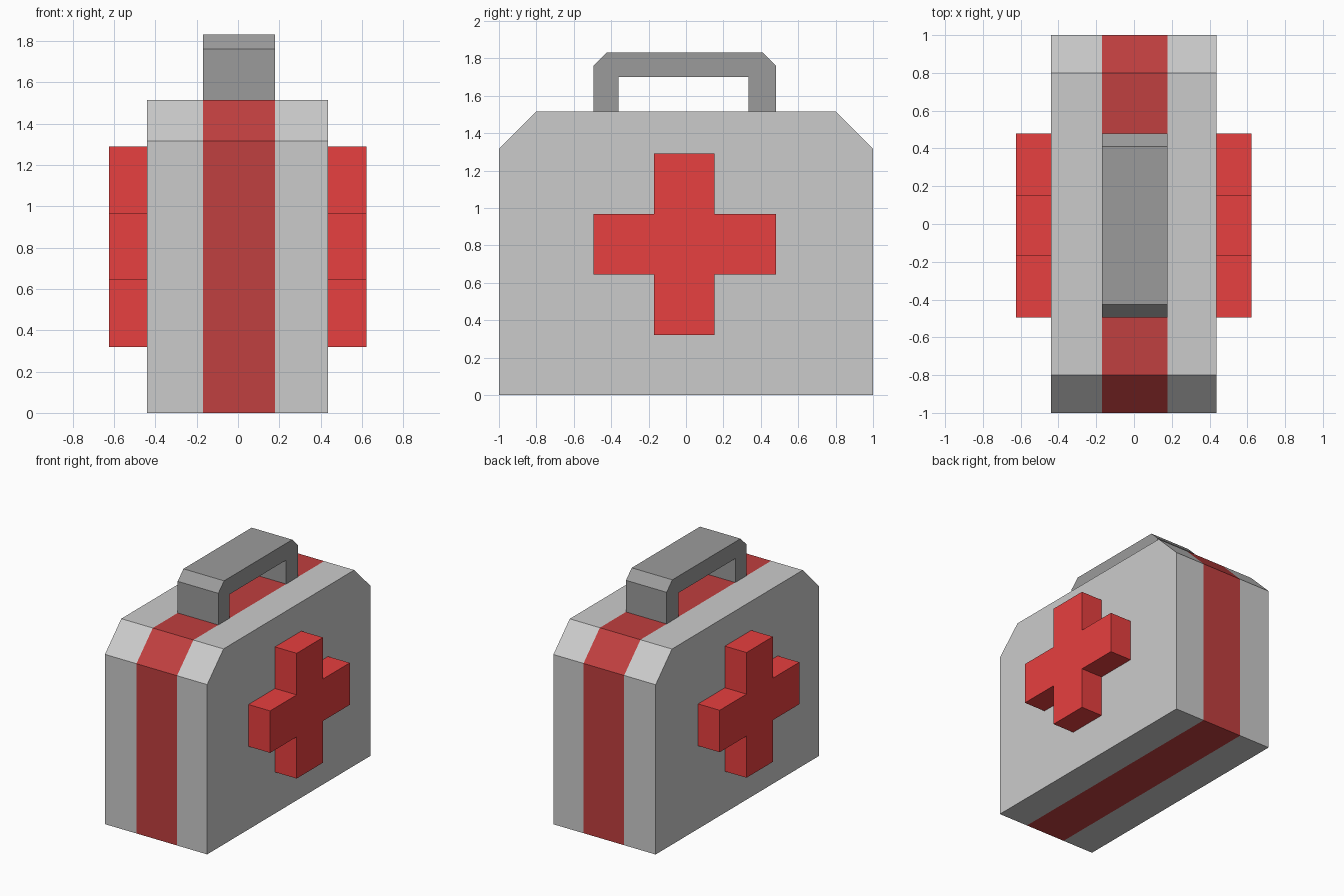
import bpy

if "Cube" in bpy.data.objects:
    bpy.data.objects.remove(bpy.data.objects["Cube"])


def paint(name, rgb):
    mat = bpy.data.materials.new(name)
    mat.diffuse_color = (*rgb, 1)
    mat.use_nodes = True
    mat.node_tree.nodes["Principled BSDF"].inputs["Base Color"].default_value = mat.diffuse_color
    return mat


def prism(name, profile, x0, x1, mat, cap0=True, cap1=True):
    """Extrude a counter-clockwise (y, z) profile from x0 to x1, with optional end caps."""
    n = len(profile)
    verts = [(x, y, z) for x in (x0, x1) for y, z in profile]
    faces = [(i, (i + 1) % n, (i + 1) % n + n, i + n) for i in range(n)]
    if cap0:
        faces.append(tuple(reversed(range(n))))
    if cap1:
        faces.append(tuple(range(n, 2 * n)))
    mesh = bpy.data.meshes.new(name)
    mesh.from_pydata(verts, [], faces)
    mesh.materials.append(mat)
    obj = bpy.data.objects.new(name, mesh)
    bpy.context.collection.objects.link(obj)
    return obj


light_grey = paint("light_grey", (0.7, 0.7, 0.7))
dark_grey = paint("dark_grey", (0.33, 0.33, 0.33))
dark_red = paint("dark_red", (0.53, 0.05, 0.05))
red = paint("red", (0.8, 0.05, 0.05))

# Case: two grey halves with a red band between, no hidden inner walls
case = [(-1, 0), (1, 0), (1, 1.315), (0.8, 1.515), (-0.8, 1.515), (-1, 1.315)]
prism("case_left", case, -0.44, -0.17, light_grey, cap1=False)
prism("case_band", case, -0.17, 0.178, dark_red, cap0=False, cap1=False)
prism("case_right", case, 0.178, 0.436, light_grey, cap0=False)

# Carrying handle: chamfered arch on top of the band
handle = [(-0.495, 1.515), (-0.36, 1.515), (-0.36, 1.7), (0.335, 1.7),
          (0.335, 1.515), (0.48, 1.515), (0.48, 1.76), (0.41, 1.83),
          (-0.425, 1.83), (-0.495, 1.76)]
prism("handle", handle, -0.17, 0.178, dark_grey)

# Raised crosses on both broad sides
cross = [(-0.17, 0.32), (0.152, 0.32), (0.152, 0.643), (0.48, 0.643),
         (0.48, 0.968), (0.152, 0.968), (0.152, 1.29), (-0.17, 1.29),
         (-0.17, 0.968), (-0.495, 0.968), (-0.495, 0.643), (-0.17, 0.643)]
prism("cross_left", cross, -0.625, -0.44, red, cap1=False)
prism("cross_right", cross, 0.436, 0.622, red, cap0=False)
